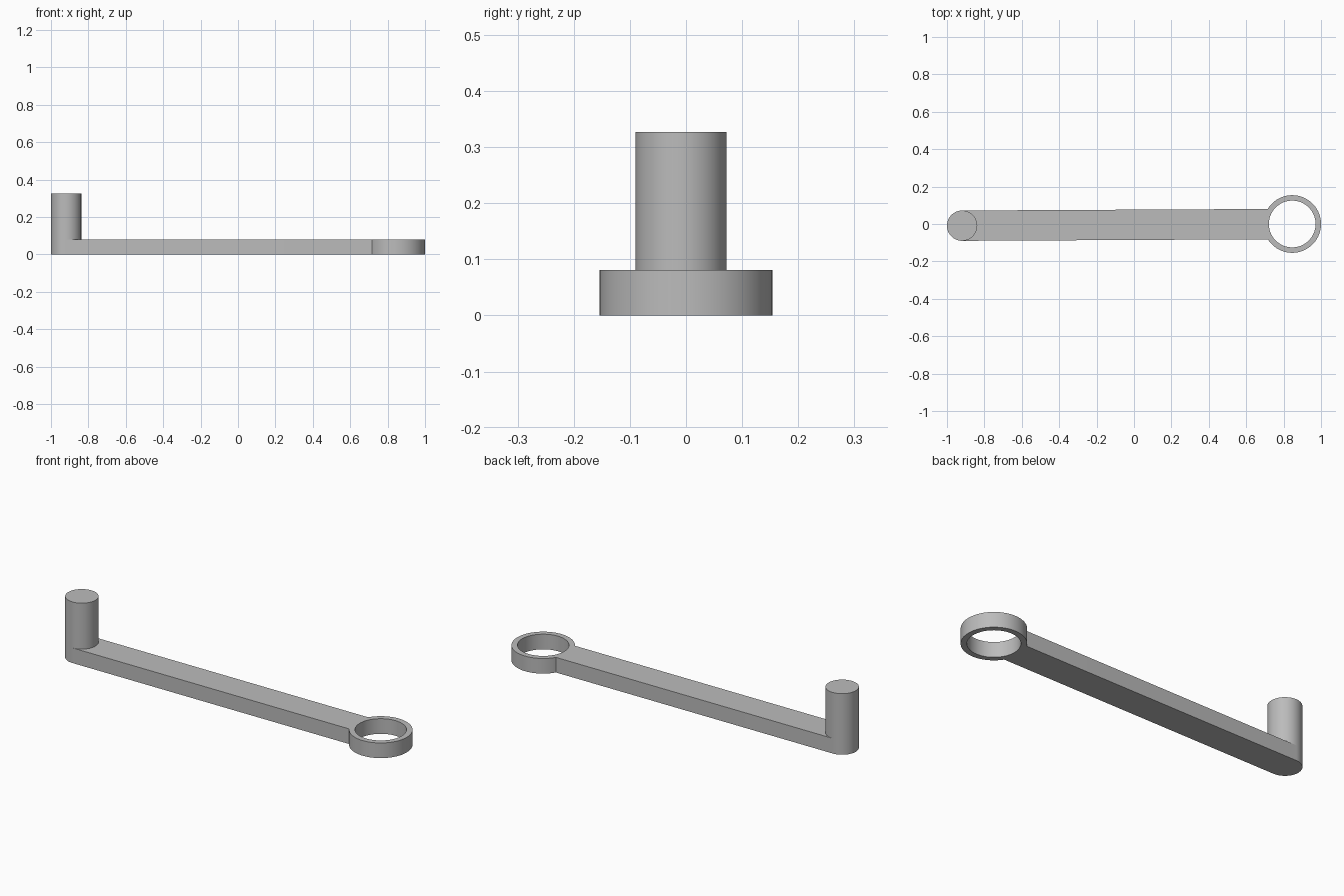
import bpy
import bmesh
import math
from mathutils import Vector

cube = bpy.data.objects.get("Cube")
if cube:
    bpy.data.objects.remove(cube, do_unlink=True)

THICK, TOP = 0.081, 0.327
PEG, PEG_R = Vector((-0.919, -0.009)), 0.081
RING, RING_R, HOLE_R = Vector((0.846, 0.0)), 0.154, 0.125

grey = bpy.data.materials.new("plain_grey")
grey.use_nodes = True
colour = (0.5, 0.5, 0.5, 1)
grey.diffuse_color = colour
grey.node_tree.nodes["Principled BSDF"].inputs["Base Color"].default_value = colour


def arc(centre, radius, start, end, steps):
    return [centre + radius * Vector((math.cos(a), math.sin(a)))
            for a in (start + (end - start) * i / steps for i in range(steps + 1))]


def finish(name, mesh):
    bm = bmesh.new()
    bm.from_mesh(mesh)
    bmesh.ops.remove_doubles(bm, verts=bm.verts, dist=0.0002)
    bmesh.ops.recalc_face_normals(bm, faces=bm.faces)
    bm.to_mesh(mesh)
    bm.free()
    mesh.materials.clear()
    mesh.materials.append(grey)
    obj = bpy.data.objects.new(name, mesh)
    bpy.context.collection.objects.link(obj)
    bpy.ops.object.select_all(action="DESELECT")
    obj.select_set(True)
    bpy.context.view_layer.objects.active = obj
    bpy.ops.object.shade_smooth_by_angle(angle=math.radians(30))


def extrude_outline(name, loops, bottom, top):
    """Fill closed outlines (inner ones become holes) and extrude them."""
    curve = bpy.data.curves.new(name, "CURVE")
    curve.dimensions = "2D"
    curve.fill_mode = "BOTH"
    curve.extrude = (top - bottom) / 2
    for loop in loops:
        spline = curve.splines.new("POLY")
        spline.points.add(len(loop) - 1)
        for point, co in zip(spline.points, loop):
            point.co = (co.x, co.y, 0, 1)
        spline.use_cyclic_u = True
    helper = bpy.data.objects.new("outline_helper", curve)
    bpy.context.collection.objects.link(helper)
    graph = bpy.context.evaluated_depsgraph_get()
    mesh = bpy.data.meshes.new_from_object(helper.evaluated_get(graph))
    bpy.data.objects.remove(helper, do_unlink=True)
    for v in mesh.vertices:
        v.co.z += (top + bottom) / 2
    finish(name, mesh)


# Crank arm: rounded end, straight sides and ring eye in one outline
tilt = math.atan2(RING.y - PEG.y, RING.x - PEG.x)
bite = math.asin(PEG_R / RING_R)
outer = arc(PEG, PEG_R, tilt + math.pi / 2, tilt + math.pi * 1.5, 32)
outer += arc(RING, RING_R, tilt - math.pi + bite, tilt + math.pi - bite, 64)
hole = arc(RING, HOLE_R, 0, math.tau, 64)[:-1]
extrude_outline("crank_arm", [outer, hole], 0, THICK)

# Upright handle peg
extrude_outline("handle_peg", [arc(PEG, PEG_R, 0, math.tau, 64)[:-1]], THICK, TOP)
